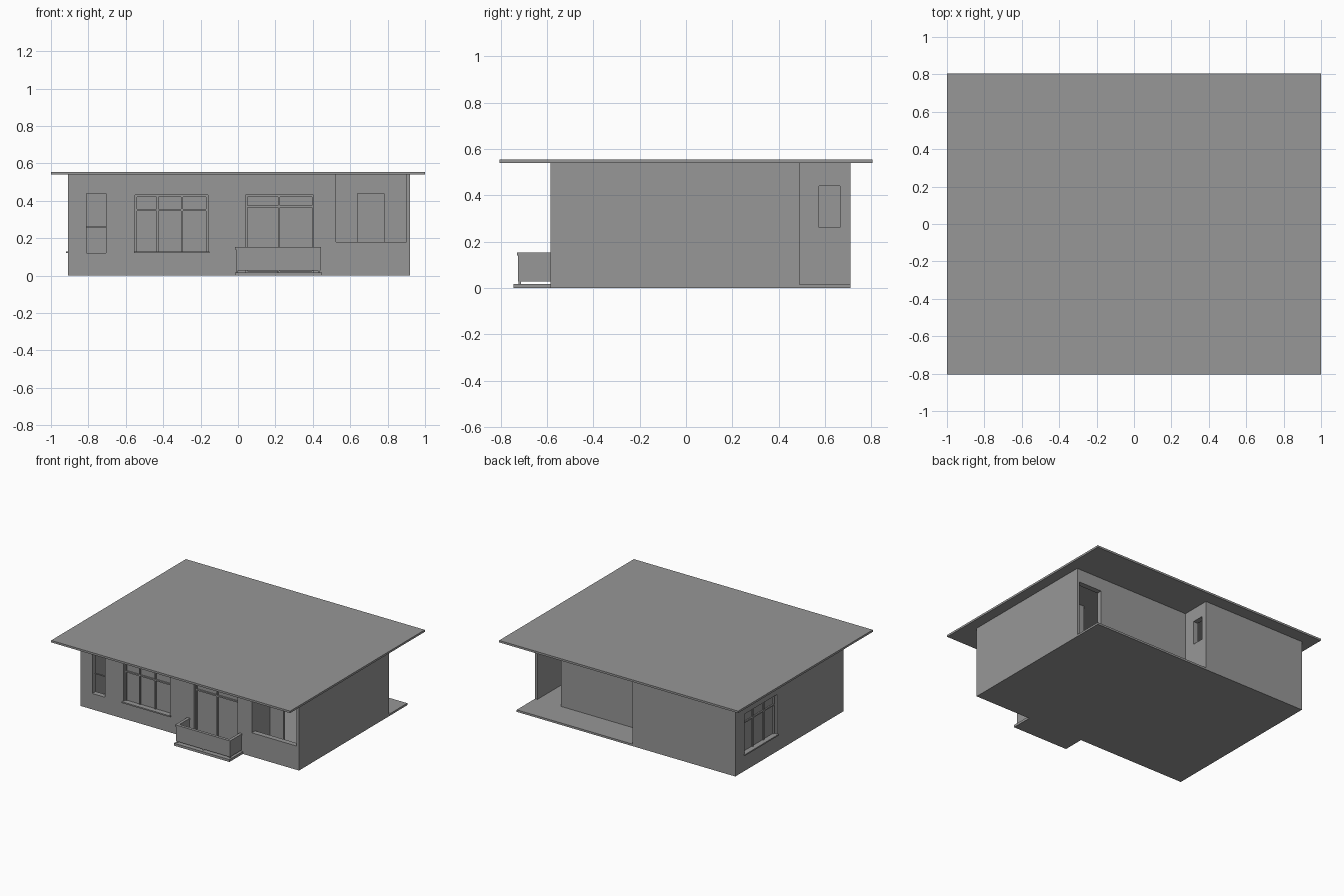
import bpy

cube = bpy.data.objects.get("Cube")
if cube:
    bpy.data.objects.remove(cube, do_unlink=True)

GREY = (0.31, 0.31, 0.31, 1.0)
mat = bpy.data.materials.new("plain_grey")
mat.use_nodes = True
mat.diffuse_color = GREY
mat.node_tree.nodes["Principled BSDF"].inputs["Base Color"].default_value = GREY


def box(name, x, y, z):
    """Box spanning the given (low, high) ranges."""
    lo, hi = zip(x, y, z)
    verts = [(a, b, c) for c in z for b in y for a in x]
    faces = [(0, 2, 3, 1), (4, 5, 7, 6), (0, 1, 5, 4),
             (2, 6, 7, 3), (0, 4, 6, 2), (1, 3, 7, 5)]
    mesh = bpy.data.meshes.new(name)
    mesh.from_pydata(verts, [], faces)
    mesh.materials.append(mat)
    obj = bpy.data.objects.new(name, mesh)
    bpy.context.collection.objects.link(obj)
    return obj


def oriented(name, axis, along, depth, z):
    """Box for a wall running along x or along y."""
    if axis == "x":
        return box(name, along, depth, z)
    return box(name, depth, along, z)


def wall(name, axis, along, depth, holes=()):
    """Full-height wall with rectangular openings (along range, z range)."""
    obj = oriented(name, axis, along, depth, (FLOOR, EAVES))
    for span, height in holes:
        deep = (depth[0] - 0.05, depth[1] + 0.05)
        cutter = oriented("cutter", axis, span, deep, height)
        cutter.hide_render = True
        mod = obj.modifiers.new("opening", "BOOLEAN")
        mod.operation = "DIFFERENCE"
        mod.solver = "EXACT"
        mod.object = cutter
        bpy.context.view_layer.objects.active = obj
        bpy.ops.object.modifier_apply(modifier=mod.name)
        bpy.data.objects.remove(cutter, do_unlink=True)
    return obj


def window(name, axis, span, face, z, mullions, transom):
    """Recessed pane with a border, mullions and a transom."""
    pane = face + 0.03
    oriented(name + "_pane", axis, span, (pane, pane + 0.008), z)
    bar = (pane - 0.01, pane)
    t = 0.005
    for u in (span[0] + t, span[1] - t, *mullions):
        oriented(name + "_upright", axis, (u - t, u + t), bar, z)
    for h in (z[0] + t, z[1] - t, transom):
        oriented(name + "_crossbar", axis, span, bar, (h - t, h + t))


FLOOR, EAVES = 0.015, 0.54
FRONT, BACK, LEFT, RIGHT = -0.585, 0.71, -0.91, 0.92
T = 0.04

# Slabs
box("floor_slab", (LEFT, RIGHT), (FRONT, BACK), (0, FLOOR))
box("roof_slab", (-1, 1), (-0.805, 0.805), (EAVES, 0.555))

# Outer walls
GLAZED_Z = (0.12, 0.43)
wide = (-0.55, -0.16)
door = (0.04, 0.405)
side = (0.21, 0.60)
wall("front_wall", "x", (LEFT, 0.90), (FRONT, FRONT + T), [
    ((-0.81, -0.705), (0.12, 0.44)),
    (wide, GLAZED_Z),
    (door, (0.0, 0.43)),
    ((0.525, 0.95), (0.18, 0.60)),
])
wall("side_wall_with_window", "y", (FRONT + T, BACK - T), (LEFT, LEFT + T),
     [(side, GLAZED_Z)])
wall("plain_side_wall", "y", (FRONT, 0.49), (0.90, RIGHT))
wall("back_wall", "x", (LEFT, -0.05), (BACK - T, BACK))

# Recessed back porch
wall("porch_wall", "x", (-0.05 - T, 0.90), (0.49 - T, 0.49),
     [((0.705, 0.95), (0.0, 0.44))])
wall("porch_side_wall", "y", (0.49, BACK - T), (-0.05 - T, -0.05),
     [((0.575, 0.665), (0.26, 0.44))])

# Front loggia and inner partitions
wall("loggia_side_wall", "y", (FRONT + T, -0.37), (0.525 - T, 0.525))
wall("loggia_back_wall", "x", (0.29, 0.90), (-0.37, -0.35),
     [((0.64, 0.78), (0.0, 0.44))])
wall("hall_wall", "y", (-0.35, 0.45), (0.27, 0.29))
wall("hall_partition", "x", (0.55, 0.90), (0.10, 0.12))

# Glazing
window("front_window", "x", wide, FRONT, GLAZED_Z, (-0.43, -0.30), 0.35)
window("side_window", "y", side, LEFT, GLAZED_Z, (0.34, 0.47), 0.35)
window("balcony_door", "x", door, FRONT, (FLOOR, 0.43), (0.22,), 0.37)
box("front_sill", (-0.557, -0.153), (FRONT - 0.01, FRONT + 0.02), (0.12, 0.13))
box("side_sill", (LEFT - 0.01, LEFT + 0.02), (0.203, 0.607), (0.12, 0.13))
box("narrow_window_rail", (-0.81, -0.705), (FRONT + 0.03, FRONT + T), (0.257, 0.263))

# Balcony: slab, panels raised on posts, and a cap rail
B0, B1, BY = -0.01, 0.44, -0.725
box("balcony_slab", (-0.015, 0.45), (-0.745, FRONT), (0, 0.018))
mid = (B0 + B1) / 2
for a, b in ((B0, mid - 0.002), (mid + 0.002, B1)):
    box("balcony_front_panel", (a, b), (BY, BY + 0.012), (0.027, 0.14))
for a in (B0, B1 - 0.012):
    box("balcony_side_panel", (a, a + 0.012), (BY + 0.012, FRONT), (0.027, 0.14))
    box("balcony_side_cap", (a - 0.005, a + 0.017), (BY + 0.017, FRONT), (0.14, 0.152))
for x in (B0 + 0.006, mid, B1 - 0.006):
    box("balcony_post", (x - 0.005, x + 0.005), (BY + 0.002, BY + 0.012), (0.018, 0.14))
box("balcony_front_cap", (B0 - 0.005, B1 + 0.005), (BY - 0.005, BY + 0.017), (0.14, 0.152))
